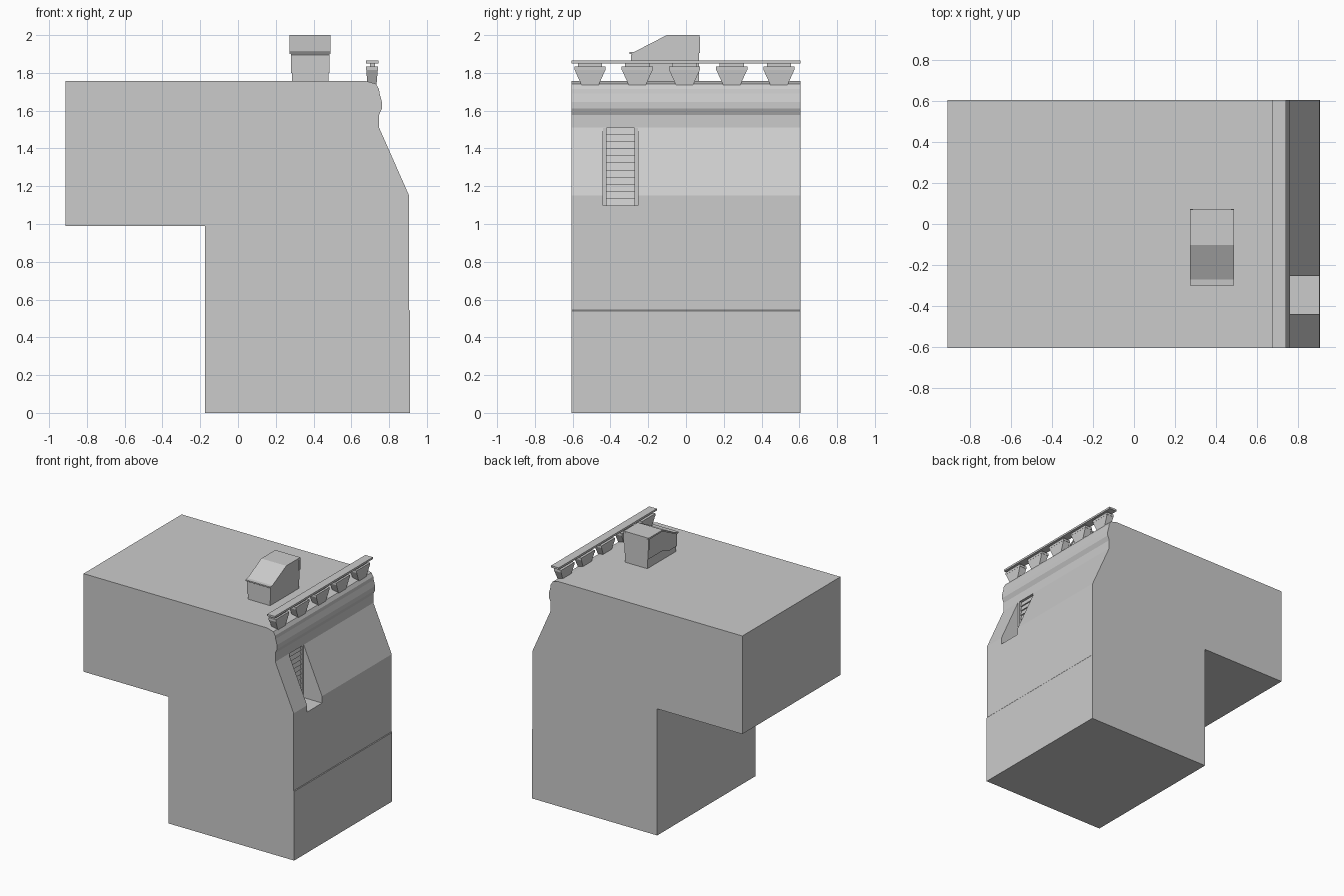
import bpy, bmesh
from mathutils import Matrix

if "Cube" in bpy.data.objects:
    bpy.data.objects.remove(bpy.data.objects["Cube"])


def make_object(name, bm):
    bmesh.ops.recalc_face_normals(bm, faces=bm.faces)
    mesh = bpy.data.meshes.new(name)
    bm.to_mesh(mesh)
    bm.free()
    ob = bpy.data.objects.new(name, mesh)
    bpy.context.collection.objects.link(ob)
    return ob


def extrude(name, pts, axis, lo, hi):
    """Closed profile pushed along 'y' (pts are x,z) or 'x' (pts are y,z)."""
    bm = bmesh.new()
    place = (lambda p: (p[0], lo, p[1])) if axis == 'y' else (lambda p: (lo, p[0], p[1]))
    face = bm.faces.new([bm.verts.new(place(p)) for p in pts])
    new = bmesh.ops.extrude_face_region(bm, geom=[face])['geom']
    verts = [g for g in new if isinstance(g, bmesh.types.BMVert)]
    d = hi - lo
    bmesh.ops.translate(bm, verts=verts, vec=(0, d, 0) if axis == 'y' else (d, 0, 0))
    return make_object(name, bm)


def add_box(bm, x0, x1, y0, y1, z0, z1, taper=(1, 1)):
    """Box whose lower face can be narrowed by the taper factors."""
    vs = bmesh.ops.create_cube(bm, size=1)['verts']
    for v in vs:
        k = taper if v.co.z < 0 else (1, 1)
        v.co.x = (x0 + x1) / 2 + v.co.x * (x1 - x0) * k[0]
        v.co.y = (y0 + y1) / 2 + v.co.y * (y1 - y0) * k[1]
        v.co.z = z0 if v.co.z < 0 else z1
    return vs


def box(name, *dims):
    bm = bmesh.new()
    add_box(bm, *dims)
    return make_object(name, bm)


# Main building: overhanging block with moulded cornice and sloped front
body = extrude("building", [
    (-0.912, 0.99), (-0.175, 0.99), (-0.175, 0), (0.91, 0), (0.91, 0.54),
    (0.906, 0.545), (0.906, 1.15), (0.747, 1.51), (0.747, 1.578),
    (0.762, 1.612), (0.762, 1.645), (0.75, 1.69), (0.746, 1.715),
    (0.73, 1.742), (0.677, 1.757), (-0.912, 1.757)], 'y', -0.606, 0.606)

# Window niche cut into the slope
N0, N1, NZ0, NZ1, NX = -0.44, -0.255, 1.097, 1.509, 0.725
cutter = box("niche_cutter", NX, 1.1, N0, N1, NZ0, NZ1)
cutter.hide_render = True
cutter.hide_set(True)
mod = body.modifiers.new("niche", 'BOOLEAN')
mod.operation = 'DIFFERENCE'
mod.solver = 'EXACT'
mod.object = cutter

# Window frame and louvre slats
bm = bmesh.new()
for a, b in ((N0, N0 + 0.018), (N1 - 0.018, N1)):
    add_box(bm, NX - 0.005, 0.747, a, b, NZ0, NZ1)
make_object("window_frame", bm)
bm = bmesh.new()
count = 11
step = (NZ1 - NZ0) / count
for i in range(count):
    z = NZ0 + i * step
    vs = add_box(bm, NX - 0.002, NX + 0.012, N0 + 0.018, N1 - 0.018, z, z + step)
    for v in vs:
        if v.co.z > z + step / 2 and v.co.x > NX:
            v.co.x = NX + 0.002
make_object("window_louvres", bm)

# Parapet: flared pedestals, necks and a long rail
bm = bmesh.new()
for i in range(5):
    y = -0.508 + 0.25 * i
    add_box(bm, 0.678, 0.741, y - 0.083, y + 0.083, 1.815, 1.833)
    add_box(bm, 0.679, 0.740, y - 0.081, y + 0.081, 1.73, 1.815, (0.76, 0.53))
    add_box(bm, 0.698, 0.725, y - 0.064, y + 0.064, 1.833, 1.85)
make_object("parapet_pedestals", bm)
box("parapet_rail", 0.677, 0.743, -0.606, 0.606, 1.85, 1.865)

# Rooftop vent: base, wider side hood and sloping lid
extrude("vent_base", [(-0.288, 1.75), (0.068, 1.75), (0.068, 1.99),
                      (-0.102, 1.99), (-0.288, 1.89)], 'x', 0.287, 0.48)
extrude("vent_hood", [(-0.292, 1.80), (-0.2, 1.80), (-0.11, 1.83), (0.07, 1.83),
                      (0.07, 1.992), (-0.102, 1.992), (-0.292, 1.895)],
        'x', 0.281, 0.485)
extrude("vent_lid", [(-0.3, 1.90), (-0.272, 1.90), (-0.1, 1.988), (0.072, 1.988),
                     (0.072, 2.0), (-0.102, 2.0), (-0.272, 1.912), (-0.3, 1.91)],
        'x', 0.273, 0.489)
# Flanges down the back of the vent
bm = bmesh.new()
for x0, x1 in ((0.274, 0.289), (0.473, 0.488)):
    add_box(bm, x0, x1, 0.055, 0.073, 1.905, 1.99)
make_object("vent_back_flanges", bm)
